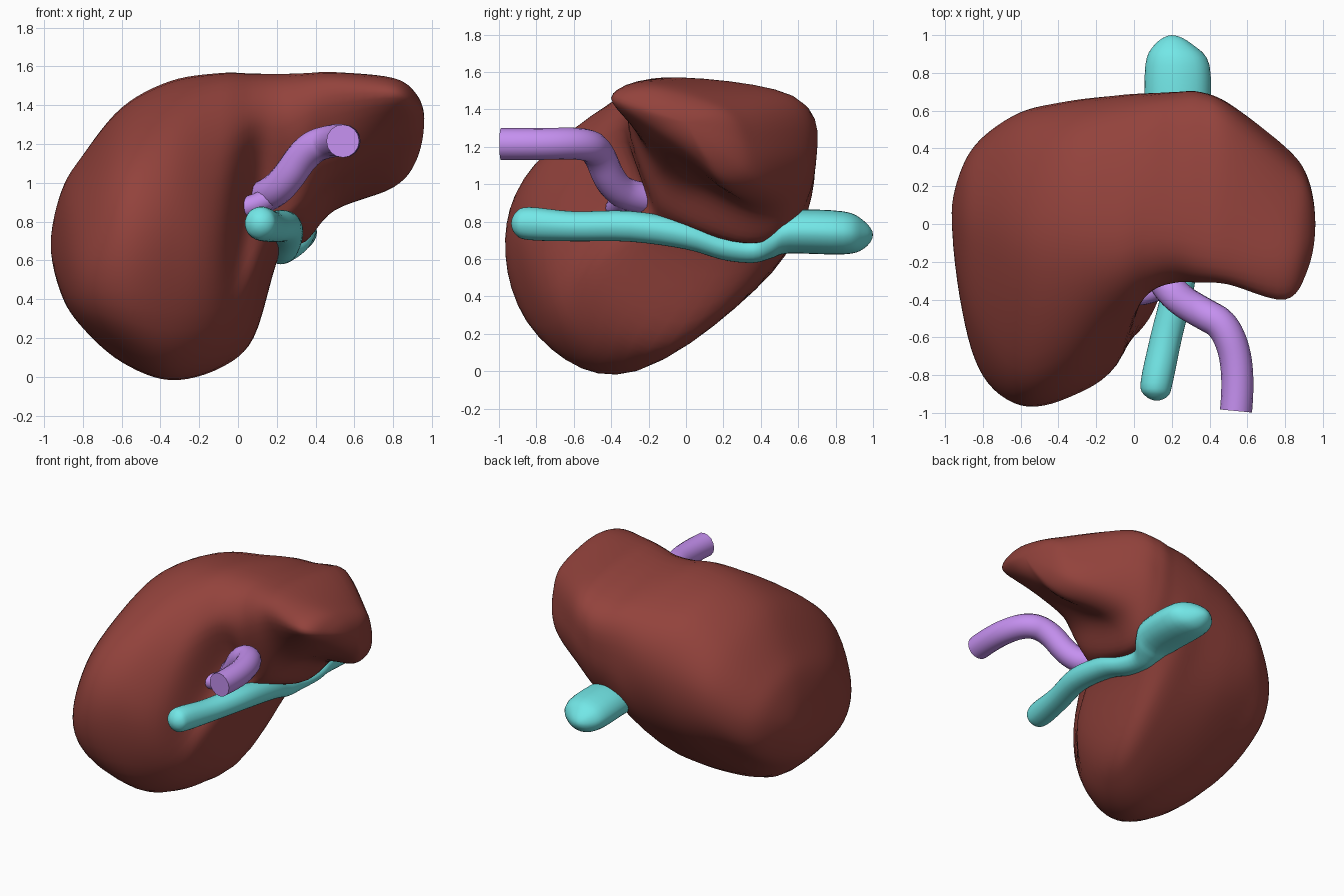
import bpy, bmesh, math
from mathutils import Vector as V

if "Cube" in bpy.data.objects:
    bpy.data.objects.remove(bpy.data.objects["Cube"])


def material(name, rgb):
    m = bpy.data.materials.new(name)
    m.diffuse_color = (*rgb, 1)
    m.use_nodes = True
    m.node_tree.nodes["Principled BSDF"].inputs["Base Color"].default_value = m.diffuse_color
    return m


def cr(a, b, c, d, t):
    return 0.5 * (2 * b + (c - a) * t + (2 * a - 5 * b + 4 * c - d) * t * t
                  + (3 * b - a - 3 * c + d) * t ** 3)


def loft(name, rings, start, end, axis, mat, steps=6):
    """Smooth skin through closed rings, rounded off at two poles."""
    fine = []
    for r in rings:
        n = len(r)
        fine.append([cr(r[i - 1], r[i], r[(i + 1) % n], r[(i + 2) % n], k / steps)
                     for i in range(n) for k in range(steps)])
    count = len(fine[0])

    def mirrored(ring, pole):
        out = []
        for p in ring:
            q = 2 * pole - p
            q[axis] = p[axis]
            out.append(q)
        return out
    seq = ([mirrored(fine[0], start), [start] * count] + fine
           + [[end] * count, mirrored(fine[-1], end)])
    rows = []
    for s in range(1, len(seq) - 2):
        for k in range(steps):
            rows.append([cr(seq[s - 1][j], seq[s][j], seq[s + 1][j], seq[s + 2][j], k / steps)
                         for j in range(count)])
    rows.append([end] * count)
    bm = bmesh.new()
    vs = [[bm.verts.new(p) for p in row] for row in rows]
    for a, b in zip(vs, vs[1:]):
        for j in range(count):
            k = (j + 1) % count
            bm.faces.new((a[j], a[k], b[k], b[j]))
    bmesh.ops.remove_doubles(bm, verts=bm.verts, dist=1e-5)
    bmesh.ops.recalc_face_normals(bm, faces=bm.faces)
    me = bpy.data.meshes.new(name)
    bm.to_mesh(me)
    bm.free()
    me.shade_smooth()
    me.materials.append(mat)
    ob = bpy.data.objects.new(name, me)
    bpy.context.collection.objects.link(ob)
    return ob


def tube(name, pts, radius, mat):
    cu = bpy.data.curves.new(name, 'CURVE')
    cu.dimensions = '3D'
    cu.bevel_depth = radius
    cu.bevel_resolution = 6
    cu.use_fill_caps = True
    sp = cu.splines.new('NURBS')
    sp.points.add(len(pts) - 1)
    for p, co in zip(sp.points, pts):
        p.co = (*co, 1)
    sp.order_u = 3
    sp.use_endpoint_u = True
    sp.resolution_u = 8
    cu.materials.append(mat)
    ob = bpy.data.objects.new(name, cu)
    bpy.context.collection.objects.link(ob)


red = material("liver_red", (0.29, 0.055, 0.045))
cyan = material("vein_cyan", (0.17, 0.80, 0.80))
purple = material("vein_purple", (0.56, 0.28, 0.87))

# Liver: (y, z) outlines from front, over the top, round the back, underneath
xs = [-0.8, -0.6, -0.35, -0.09, 0.08, 0.22, 0.35, 0.5, 0.8]
outlines = [
    [(-.8, .6), (-.57, .95), (-.05, 1.14), (.33, 1.04), (.46, .8), (.32, .5), (-.15, .26), (-.67, .33)],
    [(-.96, .68), (-.77, 1.09), (-.14, 1.38), (.38, 1.27), (.59, .97), (.44, .56), (-.22, .09), (-.8, .24)],
    [(-.92, .76), (-.69, 1.22), (-.14, 1.515), (.44, 1.41), (.65, 1.04), (.46, .53), (-.28, 0), (-.76, .17)],
    [(-.74, .72), (-.52, 1.27), (-.14, 1.56), (.52, 1.43), (.68, 1.06), (.47, .55), (-.16, .06), (-.62, .23)],
    [(-.3, .95), (-.36, 1.34), (-.08, 1.56), (.57, 1.44), (.69, 1.08), (.53, .64), (-.05, .2), (-.5, .52)],
    [(-.2, .92), (-.31, 1.34), (-.08, 1.56), (.6, 1.43), (.69, 1.08), (.55, .74), (.25, .64), (-.16, .76)],
    [(-.2, 1.0), (-.31, 1.4), (-.1, 1.565), (.6, 1.45), (.69, 1.12), (.56, .79), (.32, .7), (-.05, .84)],
    [(-.15, 1.1), (-.32, 1.45), (-.12, 1.57), (.52, 1.48), (.64, 1.2), (.56, .93), (.38, .86), (.1, .97)],
    [(-.2, 1.27), (-.4, 1.46), (-.17, 1.54), (.28, 1.42), (.4, 1.2), (.38, 1.02), (.22, .98), (.05, 1.1)],
]
rings = [[V((x, y, z)) for y, z in o] for x, o in zip(xs, outlines)]


def shrink(ring, pole, x):
    return [V((x, *(pole + (p - pole) * 0.6)[1:])) for p in ring]


left, right = V((-0.965, 0.06, 0.68)), V((0.96, 0, 1.33))
rings = [shrink(rings[0], left, -0.91)] + rings + [shrink(rings[-1], right, 0.92)]
loft("liver", rings, left, right, 0, red)

# Cyan vessel running front to back: x, y, z, half width, half height
path = [(.12, -.91, .79, .06, .06), (.12, -.84, .79, .085, .088), (.17, -.6, .775, .085, .08),
        (.24, -.3, .775, .085, .082), (.25, 0, .73, .085, .078), (.23, .2, .665, .085, .07),
        (.22, .36, .65, .085, .07), (.23, .46, .70, .14, .095), (.23, .55, .745, .17, .115),
        (.23, .84, .74, .17, .115), (.21, .95, .73, .10, .075)]
rings = [[V((x + w * math.cos(a), y, z + h * math.sin(a)))
          for a in (i * math.tau / 8 for i in range(8))] for x, y, z, w, h in path]
loft("lower_vessel", rings, V((.12, -.935, .79)), V((.2, 1.0, .73)), 1, cyan, 4)

# Purple vessel with a small side branch
tube("front_vessel", [(.54, -.99, 1.215), (.56, -.78, 1.215), (.49, -.54, 1.22), (.36, -.47, 1.18),
                      (.24, -.4, 1.0), (.15, -.3, .93), (.1, -.18, .92)], .085, purple)
tube("side_branch", [(.18, -.33, .93), (.08, -.37, .88), (0, -.38, .87), (-.1, -.3, .93)],
     .055, purple)
